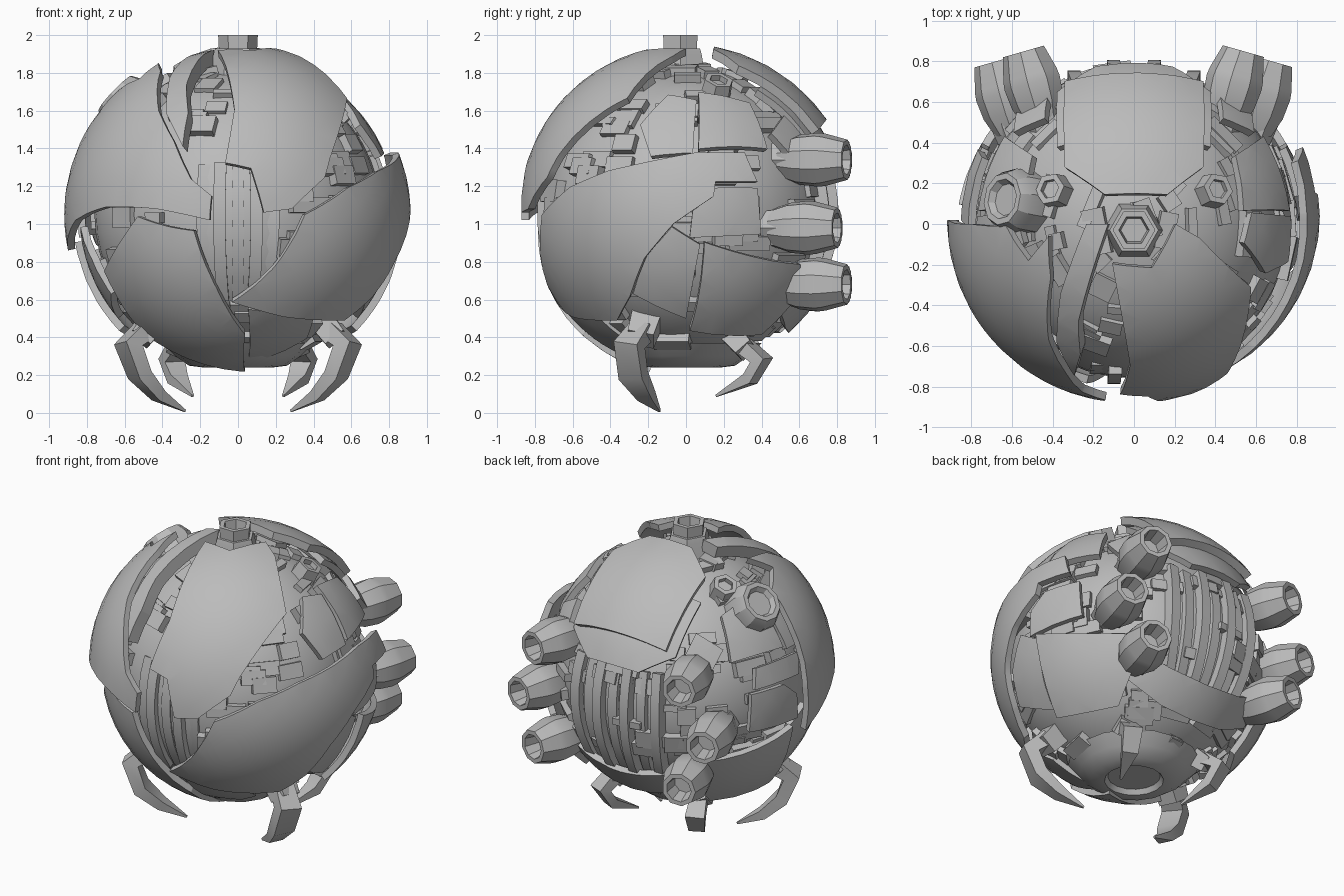
import bpy, bmesh, math, random
from mathutils import Vector, Matrix

if "Cube" in bpy.data.objects:
    bpy.data.objects.remove(bpy.data.objects["Cube"])
random.seed(4)
C = Vector((0, 0, 1.05))
R = 0.9

grey = bpy.data.materials.new("plain_grey")
grey.use_nodes = True
grey.diffuse_color = (0.5, 0.5, 0.5, 1)
grey.node_tree.nodes["Principled BSDF"].inputs["Base Color"].default_value = (0.5, 0.5, 0.5, 1)


def finish(name, bm, angle=30):
    bmesh.ops.recalc_face_normals(bm, faces=bm.faces)
    me = bpy.data.meshes.new(name)
    bm.to_mesh(me)
    bm.free()
    ob = bpy.data.objects.new(name, me)
    bpy.context.collection.objects.link(ob)
    me.materials.append(grey)
    bpy.ops.object.select_all(action='DESELECT')
    ob.select_set(True)
    bpy.context.view_layer.objects.active = ob
    bpy.ops.object.shade_smooth_by_angle(angle=math.radians(angle))
    return ob


# Outline points on the ball, given along one axis
def depth(u, v):
    return math.sqrt(max(R * R - u * u - v * v, 0))


def front(*p):
    return [Vector((x, -depth(x, z - C.z), z - C.z)) for x, z in p]


def back(*p):
    return [Vector((x, depth(x, z - C.z), z - C.z)) for x, z in p]


def side(*p):
    return [Vector((depth(y, z - C.z), y, z - C.z)) for y, z in p]


def top(*p):
    return [Vector((x, y, depth(x, y))) for x, y in p]


def flip(pts):
    return [Vector((-p.x, p.y, p.z)) for p in pts]


# Curved armour plate: fill the outline, slice to a grid, wrap on the ball
def plate(name, pts, r=R, thick=0.04, shift=(0, 0, 0), step=0.12):
    mid = sum((p.normalized() for p in pts), Vector()).normalized()
    a = mid.orthogonal().normalized()
    b = mid.cross(a)
    centre = C + Vector(shift)
    bm = bmesh.new()
    vs = []
    for p in pts:
        n = p.normalized()
        t = n - mid * n.dot(mid)
        t = t.normalized() * n.angle(mid)
        vs.append(bm.verts.new((t.dot(a), t.dot(b), 0)))
    bm.faces.new(vs)
    for axis in ((1, 0, 0), (0, 1, 0)):
        for k in range(-12, 13):
            geom = bm.verts[:] + bm.edges[:] + bm.faces[:]
            bmesh.ops.bisect_plane(bm, geom=geom, plane_co=Vector(axis) * (k * step + 0.007), plane_no=axis)
    bmesh.ops.triangulate(bm, faces=[f for f in bm.faces if len(f.verts) > 4])
    for v in bm.verts:
        ang = v.co.length
        d = (a * v.co.x + b * v.co.y).normalized()
        v.co = centre + (mid * math.cos(ang) + d * math.sin(ang)) * r
    # give the sheet an inner skin and rim
    ret = bmesh.ops.extrude_face_region(bm, geom=bm.faces[:], use_keep_orig=True)
    for v in ret["geom"]:
        if isinstance(v, bmesh.types.BMVert):
            v.co = centre + (v.co - centre) * (1 - thick / r)
    return finish(name, bm)


def pair(name, pts, **kw):
    plate("left_" + name, pts, **kw)
    plate("right_" + name, flip(pts), **kw)


# Turned part along a direction; profile is (radius, distance)
def turned(name, base, axis, profile, sides=8):
    bm = bmesh.new()
    q = Vector(axis).to_track_quat('Z', 'Y')
    rings = []
    for r, h in profile:
        ring = []
        for i in range(sides):
            t = math.tau * i / sides
            ring.append(bm.verts.new(Vector(base) + q @ Vector((r * math.cos(t), r * math.sin(t), h))))
        rings.append(ring)
    for lo, hi in zip(rings, rings[1:]):
        for i in range(sides):
            j = (i + 1) % sides
            bm.faces.new((lo[i], lo[j], hi[j], hi[i]))
    bm.faces.new(rings[0])
    bm.faces.new(rings[-1])
    return finish(name, bm)


# Bar with a rectangular section swept along points; sizes are half widths
def bar(name, path, sizes, across):
    bm = bmesh.new()
    across = Vector(across).normalized()
    path = [Vector(p) for p in path]
    rings = []
    for i, p in enumerate(path):
        d = path[min(i + 1, len(path) - 1)] - path[max(i - 1, 0)]
        s = (across - d * (across.dot(d) / d.length_squared)).normalized()
        n = d.cross(s).normalized()
        w, h = sizes[min(i, len(sizes) - 1)]
        rings.append([bm.verts.new(p + s * w * e + n * h * f) for e, f in ((1, 1), (-1, 1), (-1, -1), (1, -1))])
    for lo, hi in zip(rings, rings[1:]):
        for i in range(4):
            bm.faces.new((lo[i], lo[i - 1], hi[i - 1], hi[i]))
    bm.faces.new(rings[0])
    bm.faces.new(rings[-1])
    return finish(name, bm)


# Inner core
bm = bmesh.new()
bmesh.ops.create_uvsphere(bm, u_segments=40, v_segments=24, radius=0.76, matrix=Matrix.Translation(C))
finish("core", bm)

# Machinery blocks scattered over the core
bm = bmesh.new()
for i in range(260):
    d = Vector((random.gauss(0, 1), random.gauss(0, 1), random.gauss(0, 1))).normalized()
    if d.y < -0.75 and abs(d.x) < 0.3:
        continue
    size = (random.uniform(.08, .24), random.uniform(.04, .12), random.uniform(.06, .12))
    m = Matrix.Translation(C + d * 0.745) @ d.to_track_quat('Z', 'Y').to_matrix().to_4x4()
    bmesh.ops.create_cube(bm, size=1, matrix=m @ Matrix.Diagonal((*size, 1)))
finish("machinery", bm)

# Front armour
plate("right_brow_plate", front((-.39, 1.81), (-.4, 1.6), (-.32, 1.44), (-.23, 1.24), (-.12, 1.15), (-.13, 1.02),
      (-.41, 1.08), (-.68, 1.09), (-.84, 1.02), (-.88, .86)) + [Vector((-.9, 0, -.12)), Vector((-.9, 0, .1))]
      + top((-.78, -.02), (-.61, -.03), (-.5, -.2), (-.4, -.08)), r=0.9, shift=(-.02, .02, 0))
plate("left_brow_plate", front((.13, 1.04), (.28, 1.06), (.46, 1.23), (.49, 1.34), (.58, 1.66))
      + top((.32, -.07), (.2, 0), (.08, -.22), (-.12, -.2))
      + front((-.03, 1.6), (-.08, 1.31), (.06, 1.28)), r=0.88, shift=(.01, 0, .02))
plate("left_cheek_plate", front((-.08, .57), (.15, .76), (.32, 1.05), (.56, 1.2))
      + side((-.48, 1.29), (.0, 1.39), (.27, 1.39), (.34, 1.23), (.11, 1.23), (.1, 1.15), (-.12, 1), (-.28, .81),
             (-.36, .6), (-.43, .47)) + front((.45, .47), (.2, .49)), r=0.87, shift=(.045, .05, 0))
plate("right_cheek_plate", front((-.57, 1.06), (-.38, 1), (-.25, .98), (-.12, .65), (.04, .39), (.04, .18),
      (-.3, .26), (-.54, .4), (-.7, .63), (-.76, .75)), r=0.84, shift=(0, .02, -.02))
plate("chin_plate", front((.06, .5), (.45, .5), (.4, .33), (.06, .19)), r=0.82)
plate("right_rail", top((-.13, 0), (-.24, 0), (-.37, -.35)) + front((-.39, 1.6), (-.3, 1.42), (-.27, 1.6), (-.28, 1.75)),
      r=0.88, thick=0.08)

# Side armour
pair("lower_side_plate", side((.1, .9), (.62, .78), (.6, .6), (.41, .4), (.02, .42)), r=0.88)
pair("side_panel", side((.15, 1.2), (.4, 1.2), (.42, .94), (.02, .92), (.04, 1.1)), r=0.85)
pair("under_panel", side((-.08, .98), (.08, .88), (0, .46), (-.3, .6), (-.24, .8)), r=0.84)
pair("upper_panel", side((-.26, 1.56), (-.1, 1.73), (.06, 1.7), (.04, 1.4), (-.2, 1.38)), r=0.84)
pair("shoulder_panel", side((.07, 1.74), (.36, 1.68), (.46, 1.42), (.07, 1.42)), r=0.845)
plate("right_flank_panel", flip(side((-.02, 1.36), (.34, 1.36), (.38, 1.23), (.02, 1.23))), r=0.87)

# Back armour
plate("back_hatch", top((-.33, .7), (.33, .7), (.33, .29), (.16, .16), (-.14, .16), (-.33, .29)), r=0.93, thick=0.05,
      shift=(0, -.02, -.025))
plate("back_panel", back((-.4, 1.75), (.4, 1.75), (.4, 1.47), (.2, 1.36), (-.2, 1.36), (-.4, 1.47)), r=0.85)
pair("back_strap", back((.46, 1.6), (.62, 1.5), (.6, 1.36), (.44, 1.44)), r=0.86)
plate("back_lower_band", back((-.55, .72), (-.3, .6), (0, .56), (.3, .6), (.55, .72), (.5, .52), (.25, .4), (0, .37),
      (-.25, .4), (-.5, .52)), r=0.83)

# Upright ribs in the back and front openings
for i in range(7):
    lon = (i - 3) * 0.13
    for label, sign, r in (("back", 1, 0.78), ("front", -1, 0.76)):
        if sign < 0 and abs(lon) > 0.3:
            continue
        path = []
        for k in range(8):
            t = -0.62 + k * 0.14
            path.append(C + Vector((math.sin(lon) * math.cos(t), sign * math.cos(lon) * math.cos(t), math.sin(t)))
                        * (r - 0.03 * (i % 2)))
        bar(label + "_rib", path, [(0.032, 0.035)], (1, 0, 0))

# Nozzles, legs and top bolts, both sides alike
nozzle = [(.1, -.1), (.135, 0), (.145, .1), (.14, .14), (.108, .26), (.08, .26), (.065, .15)]
for s, label in ((1, "left"), (-1, "right")):
    for x, y, z in ((.47, .6, 1.34), (.61, .55, .98), (.47, .6, .68)):
        turned(label + "_nozzle", (s * x, y, z), (s * .27, .95, 0), nozzle, 9)
        turned(label + "_nozzle_mount", (s * x, y, z), (s * .27, .95, 0), [(.1, -.14), (.12, 0)], 6)
    turned(label + "_top_bolt", (s * .36, .15, 1.66), (s * .4, .17, .75), [(.09, 0), (.08, .12), (.05, .12), (.05, .09)], 6)
    bar(label + "_front_hip", [(s * .42, -.2, .52), (s * .52, -.24, .39)], [(.08, .07), (.07, .06)], (0, 1, 0))
    bar(label + "_front_claw", [(s * .49, -.23, .44), (s * .58, -.3, .36), (s * .52, -.28, .2), (s * .42, -.21, .09),
        (s * .28, -.14, .01)], [(.06, .05), (.07, .05), (.07, .04), (.045, .03), (.006, .006)], (s * .5, 1, 0))
    bar(label + "_back_hip", [(s * .26, .24, .42), (s * .33, .32, .33)], [(.07, .06), (.06, .05)], (1, 0, 0))
    bar(label + "_back_claw", [(s * .31, .3, .36), (s * .35, .4, .28), (s * .32, .34, .18), (s * .24, .16, .09)],
        [(.05, .04), (.06, .04), (.05, .03), (.006, .006)], (1, -s * .5, 0))

# Porthole, crown fitting and base
turned("right_porthole", C + Vector((-.52, .1, .52)), (-.65, .12, .62),
       [(.16, 0), (.16, .12), (.13, .18), (.1, .18), (.08, .15)], 10)
turned("crown_base", (0, -.03, 1.74), (0, 0, 1), [(.16, 0), (.13, .16), (.12, .19)], 6)
turned("crown_nut", (0, -.03, 1.9), (0, 0, 1), [(.1, 0), (.105, .1), (.075, .1), (.065, .03)], 6)
turned("base_ring", (0, 0, .23), (0, 0, 1), [(.16, .04), (.18, .01), (.26, .02), (.33, .07), (.4, .14)], 16)
